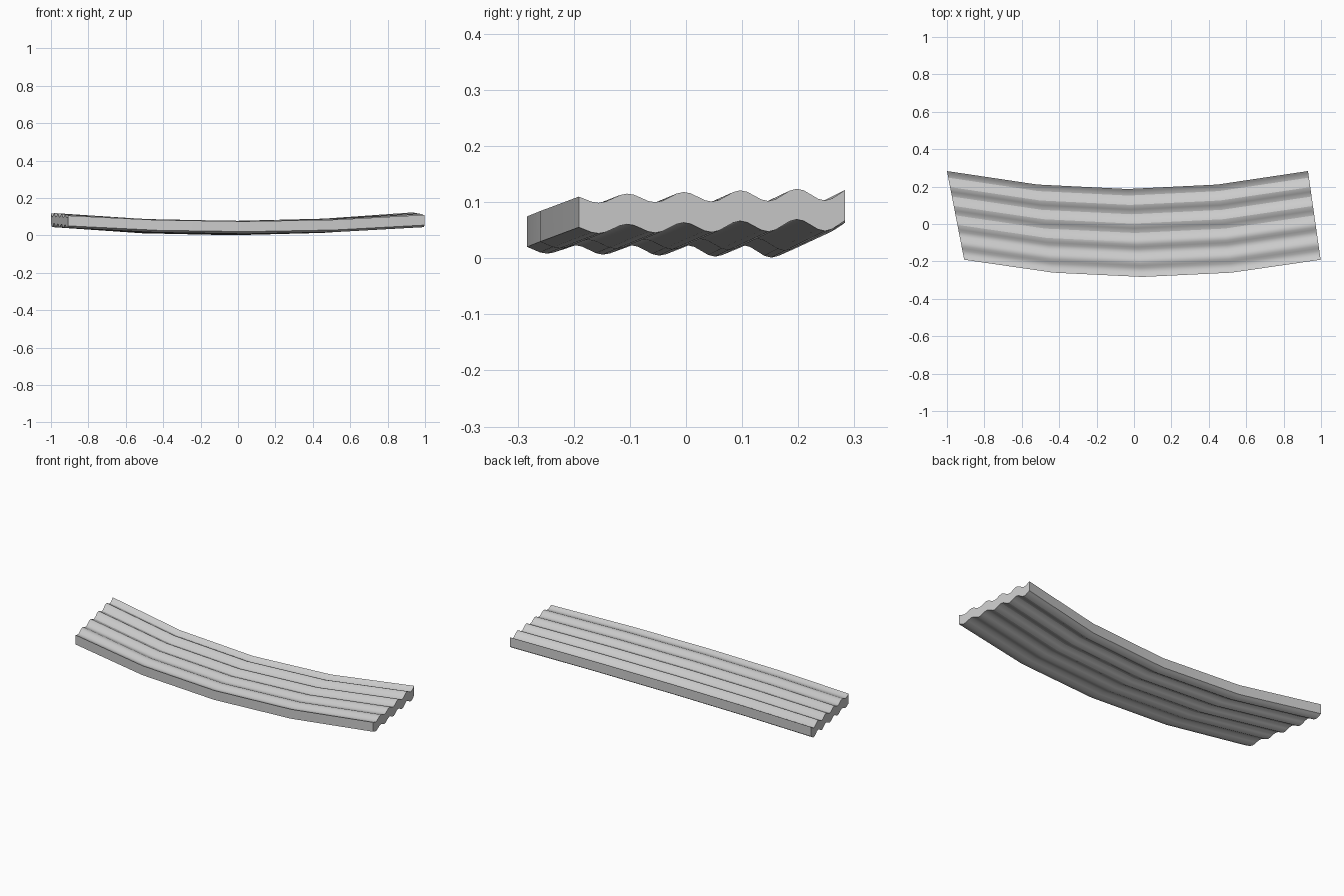
import bpy, bmesh, math

cube = bpy.data.objects.get("Cube")
if cube:
    bpy.data.objects.remove(cube, do_unlink=True)

DEPTH = 0.47       # front to back
PERIOD = 0.1       # length of one ripple
THICK = 0.0545
STEP = PERIOD / 8


def lerp(a, b, f):
    return a + (b - a) * f


def sheet_point(t, u):
    """Underside point: t runs -1..1 along the length, u across the ripples."""
    v = u / DEPTH
    bend = t * t
    x = lerp(0.045, -0.035, v) + t * lerp(0.953, 0.965, v)
    y = -0.283 + u + bend * lerp(0.092, 0.096, v)
    amplitude = lerp(0.0072, 0.0114, v)
    z = lerp(0.016, 0.0118, v) + bend * lerp(0.033, 0.0465, v) + 0.002 * t
    z -= amplitude * math.cos(math.tau * (u - 0.035) / PERIOD)
    return x, y, z


# Ripple sampling, aligned so that crests and valleys fall on vertices
first = 0.035 % STEP
across = [0.0] + [first + i * STEP for i in range(int((DEPTH - first) / STEP) + 1)]
if DEPTH - across[-1] > 0.002:
    across.append(DEPTH)
else:
    across[-1] = DEPTH
along = [-1, -0.5, 0, 0.5, 1]

# Rippled, gently bowed slab
bm = bmesh.new()
lower, upper = [], []
for t in along:
    pts = [sheet_point(t, u) for u in across]
    lower.append([bm.verts.new(p) for p in pts])
    upper.append([bm.verts.new((x, y, z + THICK)) for x, y, z in pts])

for i in range(len(along) - 1):
    for j in range(len(across) - 1):
        for grid in (lower, upper):
            bm.faces.new((grid[i][j], grid[i + 1][j], grid[i + 1][j + 1], grid[i][j + 1]))
    for j in (0, -1):   # front and back rims
        bm.faces.new((lower[i][j], lower[i + 1][j], upper[i + 1][j], upper[i][j]))
for i in (0, -1):       # end caps
    for j in range(len(across) - 1):
        bm.faces.new((lower[i][j], lower[i][j + 1], upper[i][j + 1], upper[i][j]))
bmesh.ops.recalc_face_normals(bm, faces=bm.faces)

mesh = bpy.data.meshes.new("corrugated_sheet")
bm.to_mesh(mesh)
bm.free()
sheet = bpy.data.objects.new("corrugated_sheet", mesh)
bpy.context.collection.objects.link(sheet)

# Plain grey material
grey = bpy.data.materials.new("light_grey")
grey.use_nodes = True
colour = (0.6, 0.6, 0.6, 1)
grey.diffuse_color = colour
grey.node_tree.nodes["Principled BSDF"].inputs["Base Color"].default_value = colour
mesh.materials.append(grey)

# Soft ripples at the front, crisp ones towards the back
bpy.ops.object.select_all(action="DESELECT")
sheet.select_set(True)
bpy.context.view_layer.objects.active = sheet
bpy.ops.object.shade_smooth_by_angle(angle=math.radians(23.5))
